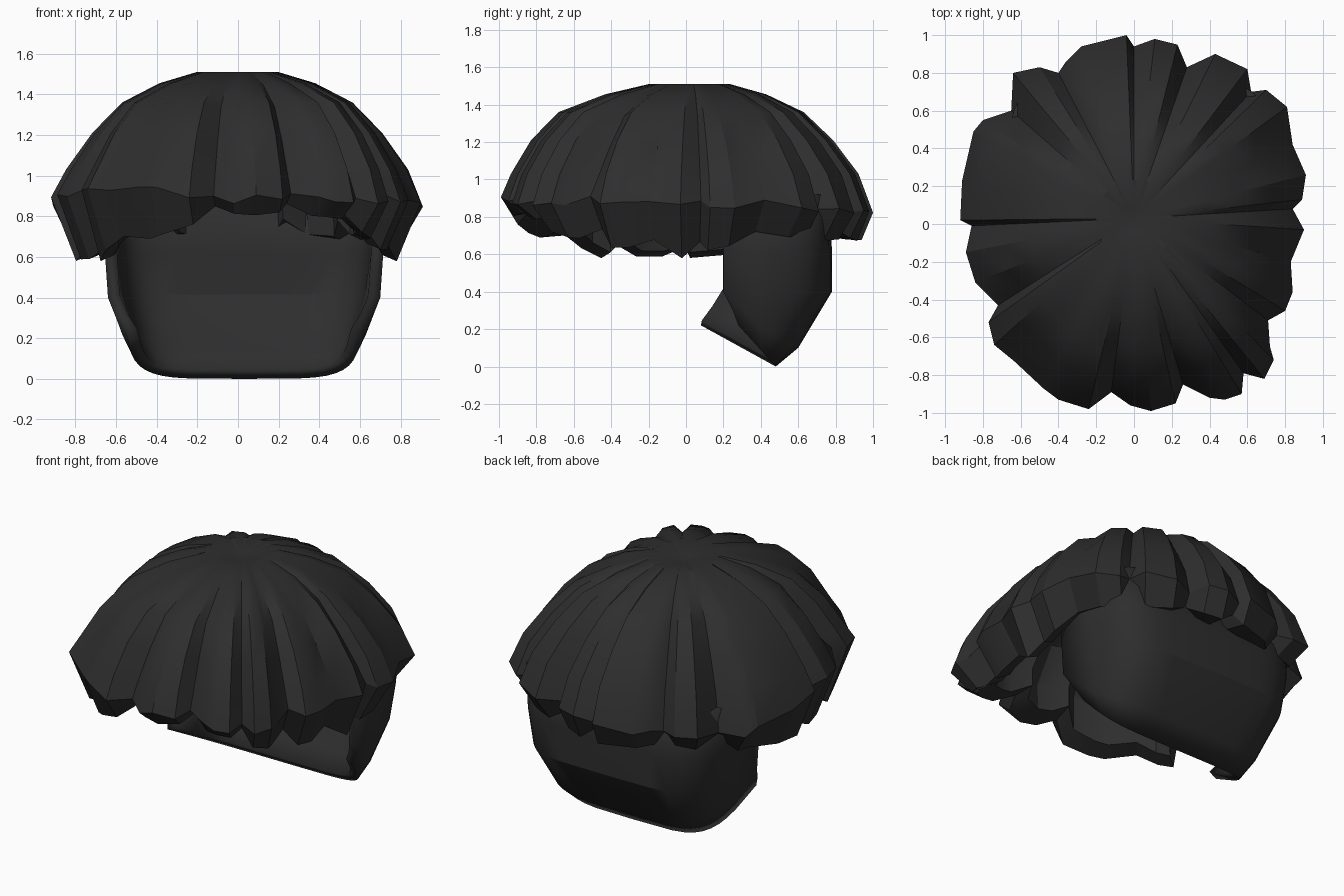
import bpy, bmesh, math, random
from mathutils import Vector

random.seed(4)
cube = bpy.data.objects.get("Cube")
if cube:
    bpy.data.objects.remove(cube, do_unlink=True)

hair = bpy.data.materials.new("black hair")
hair.use_nodes = True
colour = (0.027, 0.027, 0.027, 1)
hair.diffuse_color = colour
bsdf = hair.node_tree.nodes["Principled BSDF"]
bsdf.inputs["Base Color"].default_value = colour
bsdf.inputs["Roughness"].default_value = 0.8


def finish(bm, name, angle):
    """Turn a bmesh into a named, shaded object."""
    bmesh.ops.recalc_face_normals(bm, faces=bm.faces)
    mesh = bpy.data.meshes.new(name)
    bm.to_mesh(mesh)
    bm.free()
    mesh.materials.append(hair)
    obj = bpy.data.objects.new(name, mesh)
    bpy.context.collection.objects.link(obj)
    bpy.ops.object.select_all(action='DESELECT')
    obj.select_set(True)
    bpy.context.view_layer.objects.active = obj
    bpy.ops.object.shade_smooth_by_angle(angle=math.radians(angle))
    return obj


def bridge(bm, a, b, closed):
    """Join two rows of vertices with quads."""
    n = len(a)
    for i in range(n if closed else n - 1):
        j = (i + 1) % n
        bm.faces.new((a[i], a[j], b[j], b[i]))


# Plan outline of the lock tips, in hundredths, clockwise from the back
outline = [
    (-4, 100), (0, 94), (11, 98), (23, 95), (28, 83), (43, 90), (60, 82), (62, 70),
    (70, 71), (81, 62), (84, 42), (91, 26), (89, 13), (84, 8), (90, -3), (83, -20),
    (84, -36), (80, -46), (71, -51), (72, -65), (74, -72), (69, -82), (58, -79),
    (57, -90), (48, -93), (40, -92), (26, -85), (22, -95), (9, -99), (-2, -96),
    (-12, -89), (-24, -98), (-40, -93), (-48, -87), (-63, -73), (-74, -64), (-77, -52),
    (-72, -43), (-84, -31), (-89, -15), (-86, -1), (-92, 2), (-91, 23), (-85, 49),
    (-80, 55), (-65, 60), (-64, 80), (-50, 83), (-40, 80), (-36, 86), (-28, 94)]
tips = [Vector((x, y, 0)) / 100 for x, y in outline]
crown = Vector((0, 0.03, 0))
count = len(tips)
radius = [(p - crown).length for p in tips]

# Ratio of the smoothed outline to the jagged one, used near the crown
smooth = [sum(radius[(i + k) % count] for k in range(-3, 4)) / 7 / radius[i]
          for i in range(count)]

# Heights every thirty degrees, counter-clockwise from the model's left
hem_heights = [.59, .67, .7, .69, .69, .65, .58, .59, .67, .83, .78, .65]
rim_heights = [.88, .87, .83, .8, .78, .8, .87, .95, .94, .88, .88, .88]


def height_at(p, heights):
    t = (math.atan2(p.y, p.x) / math.tau % 1) * 12
    i = int(t)
    f = t - i
    return heights[i % 12] * (1 - f) + heights[(i + 1) % 12] * f


# A furrow is a tip closer to the crown than its neighbours
furrow = [radius[i] < (radius[i - 1] + radius[(i + 1) % count]) / 2 - 0.015
          for i in range(count)]
hems = [height_at(p, hem_heights) + (0.06 if f else random.uniform(-0.025, 0.02))
        for p, f in zip(tips, furrow)]
rims = [max(height_at(p, rim_heights) + random.uniform(-.03, .03), h + 0.05)
        for p, h in zip(tips, hems)]

# Cap of locks: outer dome, tucked hem, then the hollow inside
bm = bmesh.new()


def ring(scales, heights):
    return [bm.verts.new(crown + (p - crown) * s + Vector((0, 0, z)))
            for p, s, z in zip(tips, scales, heights)]


def dome_ring(scale, z, depth, bulge):
    """Ring of the dome: fuller at the front, smoother near the crown."""
    jag = min(max((scale - .15) / .5, 0), 1)
    scales = [scale * (1 + (q - 1) * (1 - jag)) * (1 + bulge * max(-p.y, 0))
              for p, q in zip(tips, smooth)]
    return ring(scales, [z - depth * f for f in furrow])


rings = [dome_ring(*row) for row in (
    (.06, 1.49, 0, 0), (.22, 1.51, 0, .05), (.42, 1.455, .01, .1),
    (.62, 1.36, .02, .13), (.78, 1.21, .04, .08), (.92, 1.03, .03, .03))]
rings.append(ring([1] * count, rims))
rings.append(ring([.94 - .08 * abs(p.x) for p in tips], hems))
rings.append(ring([.79] * count, [h + .03 for h in hems]))
rings += [dome_ring(*row) for row in (
    (.77, 1, 0, .03), (.63, 1.21, 0, .08), (.36, 1.37, 0, .1))]
for a, b in zip(rings, rings[1:]):
    bridge(bm, a, b, True)
for row, z in ((rings[0], 1.485), (rings[-1], 1.42)):
    centre = bm.verts.new(crown + Vector((0, 0, z)))
    for i in range(count):
        bm.faces.new((row[i], row[(i + 1) % count], centre))
finish(bm, "hair_cap", 28)

# Back panel: half width, right front y, left front y, back y, front z, back z
bm = bmesh.new()
steps = 18
rows = []
for half, right, left, back, z_front, z_back in (
        (.67, .2, .2, .77, .92, .92), (.685, .2, .2, .78, .62, .62),
        (.67, .2, .2, .78, .4, .4), (.63, .14, .25, .6, .3, .1),
        (.58, .08, .28, .48, .22, 0)):
    row = []
    for i in range(steps + 1):
        a = math.pi * i / steps
        c, s = math.cos(a), math.sin(a)
        bend = max(s, 0) ** .5
        front = left if c > 0 else right
        # The sides draw in towards the lower back edge
        width = half - (half - .5) * bend * (.62 - z_back) / .62 * .6
        x = .03 + width * math.copysign(abs(c) ** .4, c)
        row.append(bm.verts.new((x, front + (back - front) * bend,
                                 z_front + (z_back - z_front) * bend)))
    rows.append(row)
for a, b in zip(rows, rows[1:]):
    bridge(bm, a, b, False)
panel = finish(bm, "back_panel", 30)
# Point the open sheet's normals outwards before thickening it
if sum(f.normal.y * f.area for f in panel.data.polygons) < 0:
    panel.data.flip_normals()
solid = panel.modifiers.new("thickness", 'SOLIDIFY')
solid.thickness = 0.06
solid.offset = -1
